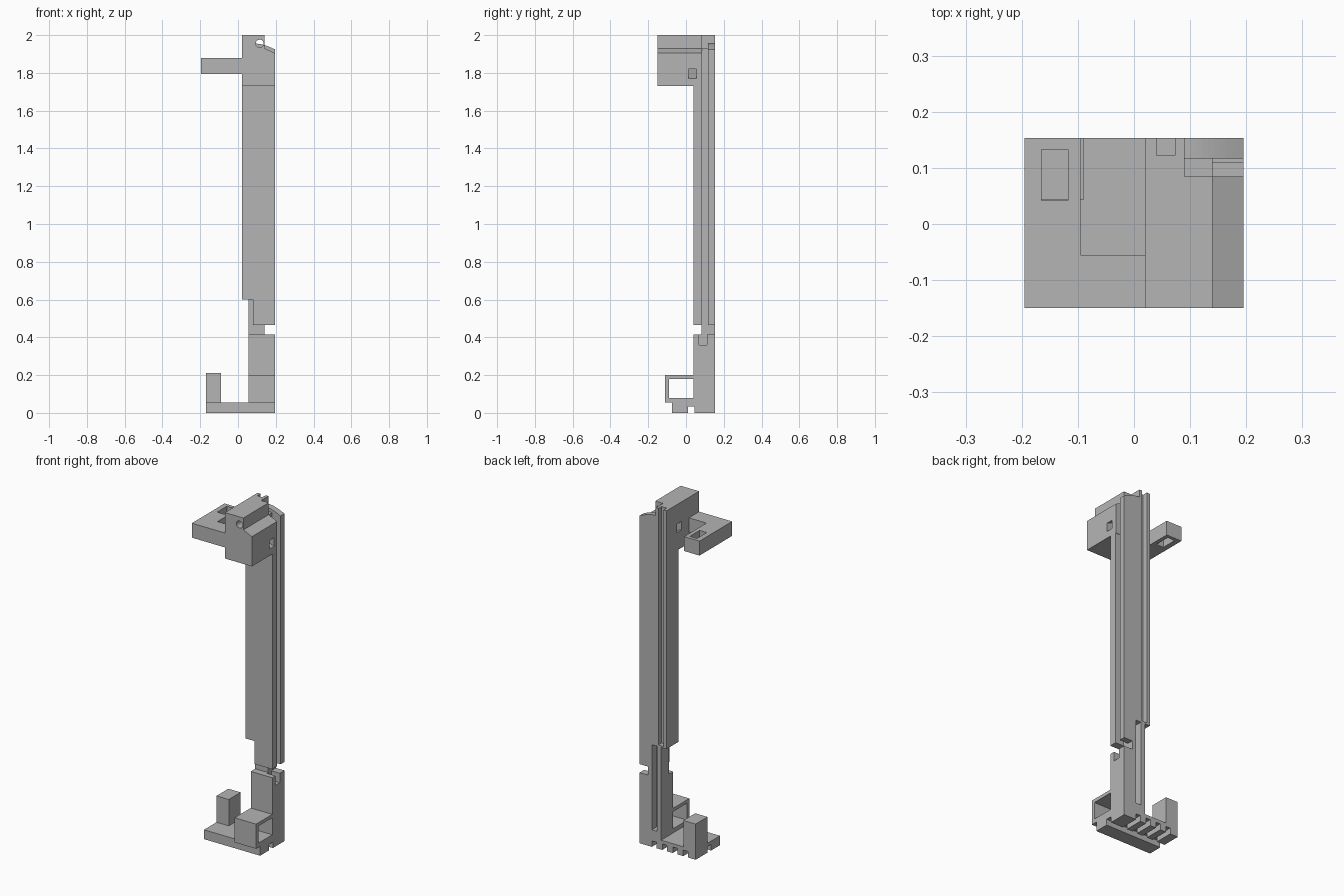
import bpy, bmesh, math
from mathutils import Vector

cube = bpy.data.objects.get("Cube")
if cube:
    bpy.data.objects.remove(cube, do_unlink=True)

grey = bpy.data.materials.new("plain grey")
grey.use_nodes = True
COLOUR = (0.46, 0.46, 0.46, 1)
grey.diffuse_color = COLOUR
grey.node_tree.nodes["Principled BSDF"].inputs["Base Color"].default_value = COLOUR


def prism(name, profile, start, end, shift=(0, 0, 0), axis="y"):
    """Extrude an (x, z) profile along y, or an (x, y) profile along z."""
    def place(a, b, c):
        return Vector((a, c, b)) if axis == "y" else Vector((a, b, c))
    bm = bmesh.new()
    near = [bm.verts.new(place(a, b, start)) for a, b in profile]
    far = [bm.verts.new(place(a, b, end) + Vector(shift)) for a, b in profile]
    count = len(profile)
    bm.faces.new(near)
    bm.faces.new(far[::-1])
    for i in range(count):
        j = (i + 1) % count
        bm.faces.new((near[j], near[i], far[i], far[j]))
    bmesh.ops.recalc_face_normals(bm, faces=bm.faces)
    mesh = bpy.data.meshes.new(name)
    bm.to_mesh(mesh)
    bm.free()
    mesh.materials.append(grey)
    obj = bpy.data.objects.new(name, mesh)
    bpy.context.collection.objects.link(obj)
    return obj


def box(name, x, y, z):
    outline = [(x[0], z[0]), (x[1], z[0]), (x[1], z[1]), (x[0], z[1])]
    return prism(name, outline, *y)


def cut(target, *cutters):
    """Subtract each cutter, bake the result and drop the cutter."""
    for cutter in cutters:
        mod = target.modifiers.new("cut", "BOOLEAN")
        mod.operation = "DIFFERENCE"
        mod.solver = "EXACT"
        mod.object = cutter
        bpy.context.view_layer.objects.active = target
        bpy.ops.object.modifier_apply(modifier=mod.name)
        bpy.data.objects.remove(cutter, do_unlink=True)


BACK, SIDE = 0.153, 0.195
OUT = 0.3

# Tall rail with a stepped lower end, a side groove and a back groove
rail = prism("rail", [(0.02, 0.6), (0.08, 0.6), (0.08, 0.465), (SIDE, 0.465),
                      (SIDE, 1.73), (0.02, 1.73)], 0.04, BACK)
cut(rail,
    box("side_groove", (0.14, OUT), (0.083, 0.117), (0.4, 1.8)),
    box("back_groove", (0.04, 0.073), (0.122, OUT), (0.61, 1.8)),
    box("bar_groove", (0.079, 0.115), (0.11, OUT), (0.4, 0.6)))

# Head block with a sloped shoulder
head = prism("head", [(0.02, 1.73), (SIDE, 1.73), (SIDE, 1.905), (0.14, 1.93),
                      (0.14, 2), (0.02, 2)], -0.15, 0.085)
pin = [(0.115 + 0.021 * math.cos(i * math.tau / 24),
        1.955 + 0.021 * math.sin(i * math.tau / 24)) for i in range(24)]
cut(head, prism("pin_hole", pin, -OUT, OUT))

# Rear of the head: inner post, and a lip with a rounded top
rear_post = box("rear_post", (0.02, 0.09), (0.085, BACK), (1.73, 2))
cut(rear_post, box("back_groove", (0.04, 0.073), (0.122, OUT), (1.7, 2.1)))
web = box("groove_web", (0.09, 0.14), (0.085, 0.117), (1.73, 1.93))
arc = [(0.09 + 0.105 * t / 10, 1.925 + 0.03 * math.cos(t / 10 * math.pi / 2))
       for t in range(11)]
lip = prism("rear_lip", [(SIDE, 1.73), (0.09, 1.73)] + arc, 0.117, BACK)

# Slanted square passage through the head
slope = -0.065 / 0.175
for part in (head,):
    left, right = -0.02, 0.24
    zl, zr = 1.86 + (left - 0.02) * slope, 1.86 + (right - 0.02) * slope
    cut(part, prism("passage", [(left, zl - 0.025), (right, zr - 0.025),
                                (right, zr + 0.025), (left, zl + 0.025)], 0.012, 0.055))

# L-shaped side arm with a slot in its free end
arm = prism("side_arm", [(-SIDE, -0.15), (0.02, -0.15), (0.02, -0.055),
                         (-0.095, -0.055), (-0.095, BACK), (-SIDE, BACK)],
            1.795, 1.88, axis="z")
cut(arm, box("arm_slot", (-0.165, -0.118), (0.042, 0.133), (1.7, 1.95)))

# Connecting bar between rail and base, grooved at the back
bar = box("connecting_bar", (0.055, 0.14), (0.081, BACK), (0.415, 0.6))
cut(bar, box("bar_groove", (0.08, 0.115), (0.11, OUT), (0.3, 0.7)))

# Lower column
column = box("lower_column", (0.055, SIDE), (0.04, BACK), (0.055, 0.415))
cut(column,
    box("bar_groove", (0.08, 0.115), (0.11, OUT), (0.1, 0.5)),
    box("side_notch", (0.14, OUT), (0.07, 0.11), (0.36, 0.5)))

# Foot plate with a cross channel and comb slots underneath
foot = box("foot_plate", (-0.17, SIDE), (-0.073, BACK), (0, 0.055))
cut(foot, box("cross_channel", (-OUT, OUT), (0.01, 0.045), (-0.1, 0.035)))
for i in range(4):
    x = 0.1 - 0.068 * i
    cut(foot, box("comb_slot", (x - 0.015, x + 0.015), (0.03, OUT), (-0.1, 0.035)))

# Open front loop and the short post
loop = box("front_loop", (0.055, SIDE), (-0.11, 0.04), (0.055, 0.2))
cut(loop, box("loop_window", (0, OUT), (-0.09, 0.06), (0.08, 0.18)))
box("short_post", (-0.17, -0.09), (0.043, BACK), (0.055, 0.21))
